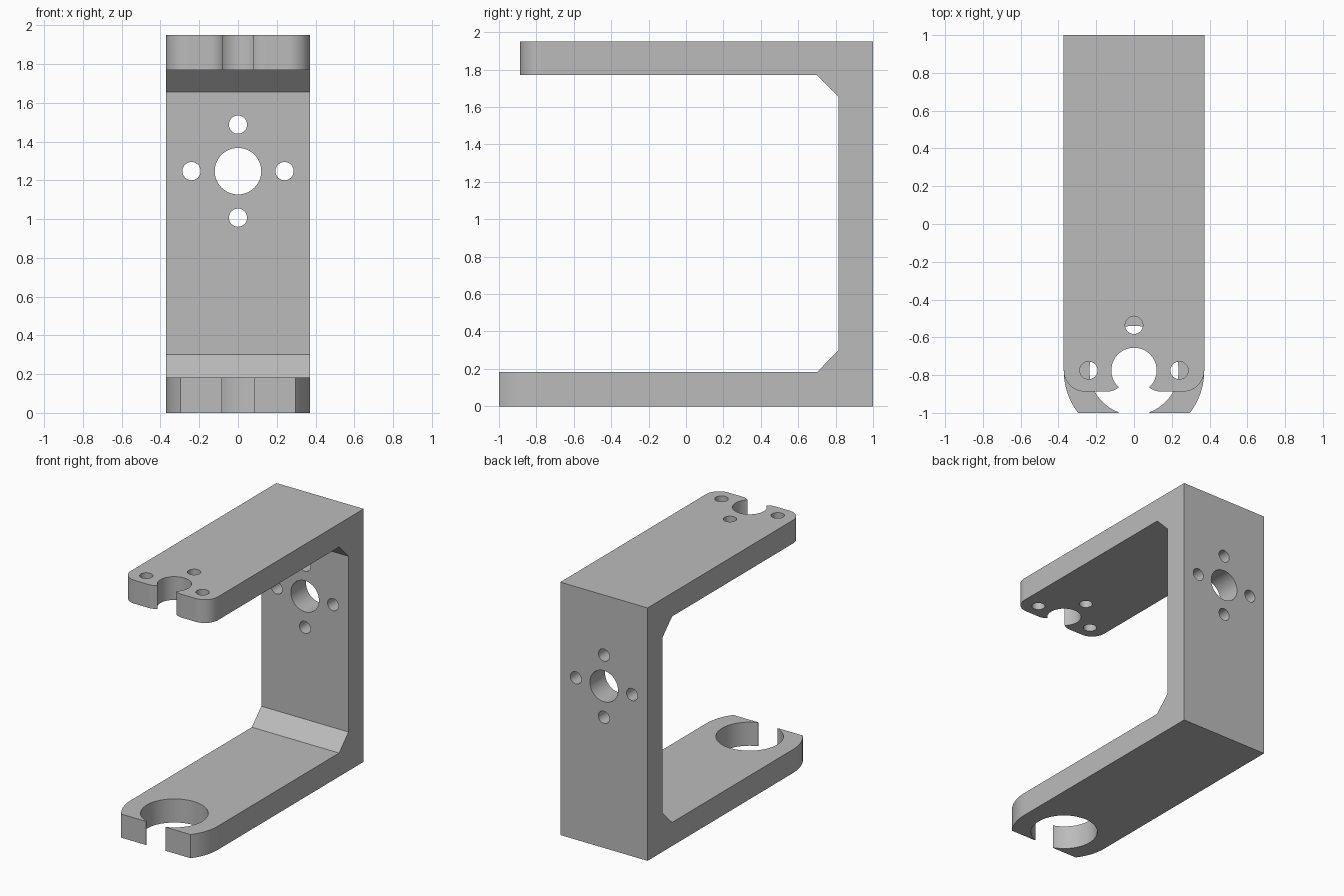
import bpy, bmesh
from math import radians, cos, sin
from mathutils import Vector

if "Cube" in bpy.data.objects:
    bpy.data.objects.remove(bpy.data.objects["Cube"])

HALF_W = 0.372       # half the bracket width
END_Y = -0.775       # centre of the holes in both arms
PLATE_Z = 1.247      # centre of the hole pattern in the back plate
TOP_END = -0.887     # front end of the upper arm
UPPER, LOWER, BACK = (1.5, 2.2), (-0.3, 0.6), (0.75, 1.2)


def prism(name, points, axis, start, end):
    """Extrude a closed outline along x, y or z."""
    place = {"x": lambda a, b: (start, a, b),
             "y": lambda a, b: (a, start, b),
             "z": lambda a, b: (a, b, start)}[axis]
    shift = Vector([end - start if axis == k else 0 for k in "xyz"])
    bm = bmesh.new()
    face = bm.faces.new([bm.verts.new(place(*p)) for p in points])
    out = bmesh.ops.extrude_face_region(bm, geom=[face])
    moved = [v for v in out["geom"] if isinstance(v, bmesh.types.BMVert)]
    bmesh.ops.translate(bm, verts=moved, vec=shift)
    bmesh.ops.recalc_face_normals(bm, faces=bm.faces)
    mesh = bpy.data.meshes.new(name)
    bm.to_mesh(mesh)
    bm.free()
    obj = bpy.data.objects.new(name, mesh)
    bpy.context.collection.objects.link(obj)
    return obj


def arc(cx, cy, r, a0, a1, n):
    return [(cx + r * cos(radians(a0 + (a1 - a0) * i / n)),
             cy + r * sin(radians(a0 + (a1 - a0) * i / n))) for i in range(n + 1)]


def circle(cx, cy, r, n=48):
    return arc(cx, cy, r, 0, 360, n)[:-1]


def mirrored(points):
    return [(-x, y) for x, y in points]


# C-shaped body with chamfered inner corners
profile = [(-1, 0), (1, 0), (1, 1.95), (TOP_END, 1.95), (TOP_END, 1.77), (0.7, 1.77),
           (0.815, 1.655), (0.815, 0.3), (0.7, 0.182), (-1, 0.182)]
bracket = prism("bracket", profile, "x", -HALF_W, HALF_W)

cuts = []
# Back plate: large hole with four screw holes around it
cuts.append((circle(0, PLATE_Z, 0.12), "y", BACK))
for dx, dz in ((0.24, 0), (-0.24, 0), (0, 0.24), (0, -0.24)):
    cuts.append((circle(dx, PLATE_Z + dz, 0.047, 32), "y", BACK))

# Upper arm: open hole, three screw holes, flared slot, rounded corners
cuts.append((circle(0, END_Y, 0.12), "z", UPPER))
for dx, dy in ((0.24, 0), (-0.24, 0), (0, 0.24)):
    cuts.append((circle(dx, END_Y + dy, 0.047, 32), "z", UPPER))
lip = [(0.08, -0.82)] + arc(0.14, TOP_END + 0.09, 0.09, 228, 270, 8) + [(0.14, -1.1)]
cuts.append((lip + mirrored(lip)[::-1], "z", UPPER))
r = 0.112
round_corner = arc(HALF_W - r, TOP_END + r, r, 0, -90, 14) + [
    (HALF_W - r, -1.1), (0.5, -1.1), (0.5, TOP_END + r)]

# Lower arm: large open hole, straight slot, broad curved corners
cuts.append((circle(0, END_Y, 0.236, 64), "z", LOWER))
slot = [(0.083, -0.9), (0.083, -1.1)]
cuts.append((slot + mirrored(slot)[::-1], "z", LOWER))
broad_corner = arc(0, END_Y, HALF_W, 0, -50, 16) + [(0.5, -1.1), (0.5, END_Y)]

for corner, span in ((round_corner, UPPER), (broad_corner, LOWER)):
    cuts.append((corner, "z", span))
    cuts.append((mirrored(corner), "z", span))

# Carve every cut out of the body
bpy.ops.object.select_all(action="DESELECT")
bpy.context.view_layer.objects.active = bracket
bracket.select_set(True)
for outline, axis, span in cuts:
    cutter = prism("cutter", outline, axis, *span)
    cutter.hide_render = True
    mod = bracket.modifiers.new("cut", "BOOLEAN")
    mod.operation = "DIFFERENCE"
    mod.solver = "EXACT"
    mod.object = cutter
    bpy.ops.object.modifier_apply(modifier=mod.name)
    bpy.data.objects.remove(cutter)

# Smooth curved walls, keep broad faces flat
bpy.ops.object.shade_smooth_by_angle(angle=radians(30))
for poly in bracket.data.polygons:
    if poly.area > 0.01:
        poly.use_smooth = False

# Plain grey finish
grey = bpy.data.materials.new("plain grey")
grey.use_nodes = True
colour = (0.5, 0.5, 0.5, 1)
grey.diffuse_color = colour
grey.node_tree.nodes["Principled BSDF"].inputs["Base Color"].default_value = colour
bracket.data.materials.clear()
bracket.data.materials.append(grey)
